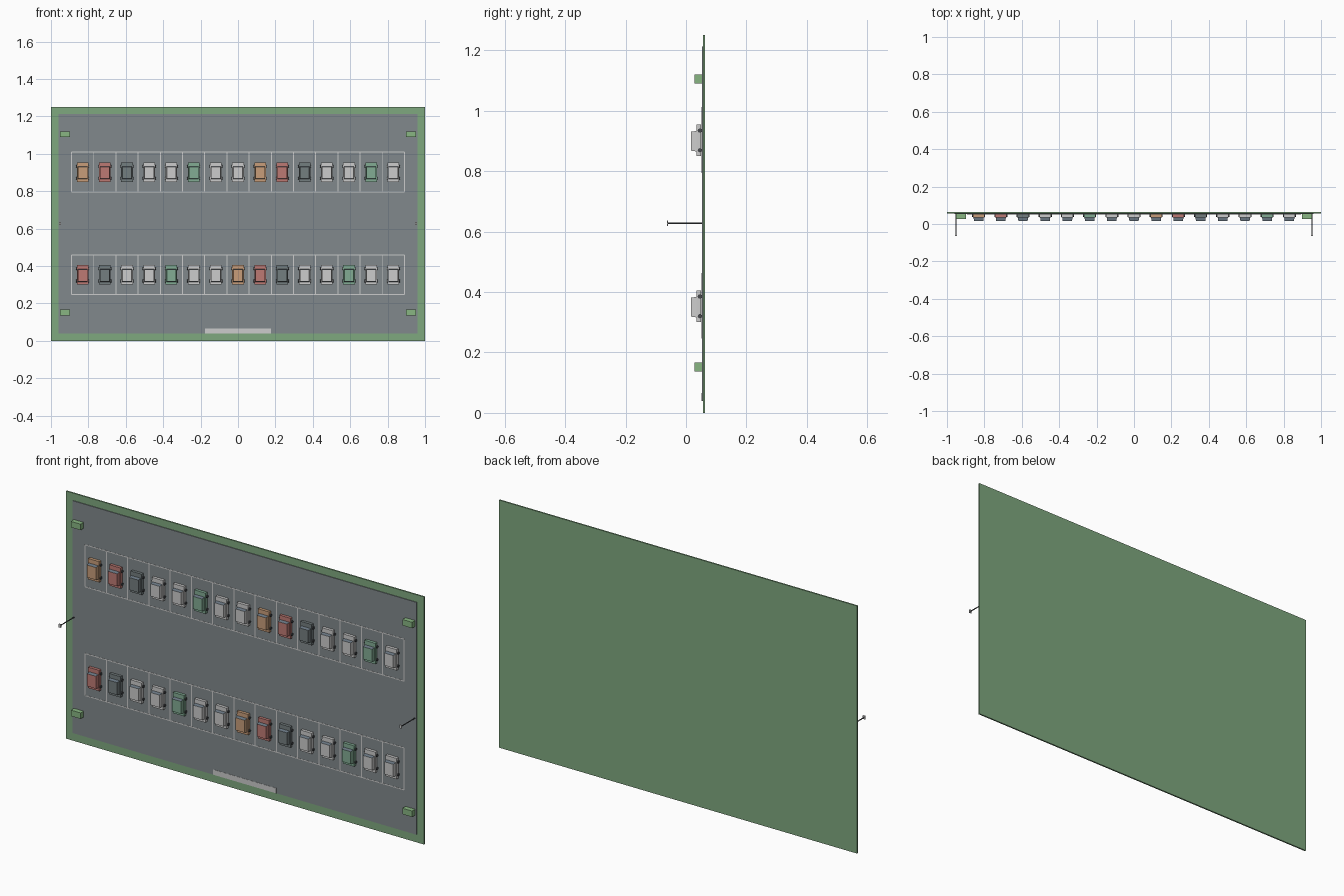
import bpy, bmesh, math
from mathutils import Matrix, Vector

if "Cube" in bpy.data.objects:
    bpy.data.objects.remove(bpy.data.objects["Cube"])


def material(name, rgb):
    # sRGB bytes to linear diffuse colour
    m = bpy.data.materials.new(name)
    m.diffuse_color = [((c / 255 + 0.055) / 1.055) ** 2.4 for c in rgb] + [1]
    m.use_nodes = True
    m.node_tree.nodes["Principled BSDF"].inputs["Base Color"].default_value = m.diffuse_color
    return m


GRASS = material("grass green", (127, 168, 127))
HEDGE = material("hedge green", (136, 182, 130))
ASPHALT = material("asphalt grey", (129, 137, 140))
WHITE = material("white", (204, 204, 204))
ORANGE = material("orange paint", (200, 158, 122))
RED = material("red paint", (190, 122, 116))
DARK = material("charcoal paint", (116, 126, 128))
TEAL = material("teal paint", (130, 172, 148))
GLASS = material("window glass", (112, 126, 138))
BLACK = material("dark metal and rubber", (70, 72, 76))


def add_box(bm, x, y, z, mat=0, taper=1.0):
    # x, y, z are (min, max) pairs; taper shrinks the front (-y) face
    size = [b - a for a, b in (x, y, z)]
    mid = Vector([(a + b) / 2 for a, b in (x, y, z)])
    verts = bmesh.ops.create_cube(bm, size=1)["verts"]
    for v in verts:
        t = taper if v.co.y < 0 else 1
        v.co = mid + Vector((v.co.x * size[0] * t, v.co.y * size[1], v.co.z * size[2] * t))
    faces = {f for v in verts for f in v.link_faces}
    for f in faces:
        f.material_index = mat
    return faces


def finish(name, bm, mats):
    mesh = bpy.data.meshes.new(name)
    bm.normal_update()
    bm.to_mesh(mesh)
    bm.free()
    for m in mats:
        mesh.materials.append(m)
    obj = bpy.data.objects.new(name, mesh)
    bpy.context.collection.objects.link(obj)
    return obj


def box(name, x, y, z, mat):
    bm = bmesh.new()
    add_box(bm, x, y, z)
    return finish(name, bm, [mat])


# Ground slab, asphalt and entrance strip
SURFACE = 0.0525
box("grass_base", (-1, 1), (0.056, 0.0635), (0, 1.25), GRASS)
box("asphalt", (-0.96, 0.96), (SURFACE, 0.056), (0.04, 1.213), ASPHALT)
box("entrance_strip", (-0.177, 0.177), (0.0515, SURFACE), (0.04, 0.066), WHITE)

# Bay markings: two long lines and sixteen dividers per row
BAYS, HALF = 15, 0.89
STEP = 2 * HALF / BAYS
ROWS = {"lower": (0.248, 0.46), "upper": (0.797, 1.009)}
for row, (z0, z1) in ROWS.items():
    bm = bmesh.new()
    for z in (z0, z1):
        add_box(bm, (-HALF, HALF), (0.0518, SURFACE), (z - 0.0025, z + 0.0025))
    for i in range(BAYS + 1):
        x = -HALF + i * STEP
        add_box(bm, (x - 0.0025, x + 0.0025), (0.0518, SURFACE), (z0, z1))
    finish(row + "_bay_lines", bm, [WHITE])


def car_mesh(paint):
    # car centred on x = 0, z = 0, roof towards -y
    bm = bmesh.new()
    add_box(bm, (-0.031, 0.031), (0.035, 0.0495), (-0.0525, 0.0525))
    cabin = add_box(bm, (-0.027, 0.027), (0.0165, 0.035), (-0.037, 0.031), taper=0.92)
    bm.normal_update()
    for f in cabin:
        if abs(f.normal.z) > 0.5:  # windscreen and rear window
            f.material_index = 1
    for sx in (-1, 1):
        for z in (-0.033, 0.032):
            place = Matrix.Translation((sx * 0.031, 0.0455, z)) @ Matrix.Rotation(math.pi / 2, 4, "Y")
            wheel = bmesh.ops.create_cone(bm, cap_ends=True, segments=12, radius1=0.007,
                                          radius2=0.007, depth=0.008, matrix=place)
            for f in {f for v in wheel["verts"] for f in v.link_faces}:
                f.material_index = 2
    return finish("car", bm, [paint, GLASS, BLACK])


# Parked cars: repeating paint order, shifted by one in the lower row
PAINTS = [ORANGE, RED, DARK, WHITE, WHITE, TEAL, WHITE, WHITE]
for row, z, shift in (("upper", 0.902, 0), ("lower", 0.353, 1)):
    for i in range(BAYS):
        car = car_mesh(PAINTS[(i + shift) % 8])
        car.name = f"{row}_car_{i + 1}"
        car.location = (-HALF + (i + 0.5) * STEP, 0, z)

# Corner hedges and side lamp posts
for side, s in (("left", -1), ("right", 1)):
    for level, z in (("lower", 0.152), ("upper", 1.105)):
        x = s * 0.926
        box(f"{level}_{side}_hedge", (x - 0.027, x + 0.027), (0.028, SURFACE),
            (z - 0.015, z + 0.015), HEDGE)
    x = s * 0.952
    bm = bmesh.new()
    bmesh.ops.create_cone(bm, cap_ends=True, segments=8, radius1=0.0025, radius2=0.0025, depth=0.1135,
                          matrix=Matrix.Translation((x, -0.00425, 0.627)) @ Matrix.Rotation(math.pi / 2, 4, "X"))
    finish(side + "_lamp_post", bm, [BLACK])
    box(side + "_lamp_head", (x - 0.006, x + 0.006), (-0.0635, -0.059), (0.619, 0.636), WHITE)
